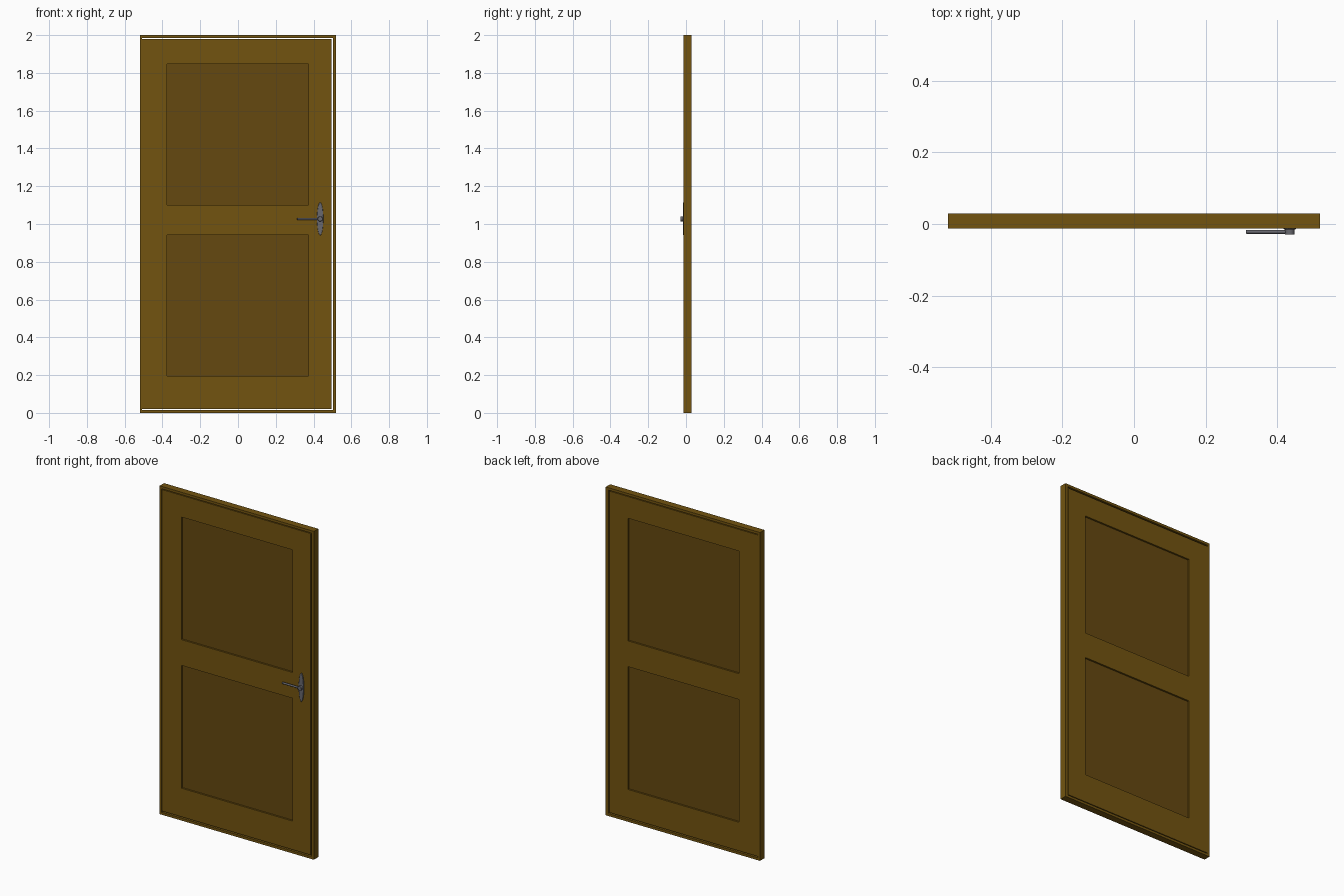
import bpy, bmesh, math

if "Cube" in bpy.data.objects:
    bpy.data.objects.remove(bpy.data.objects["Cube"])


def material(name, rgb):
    m = bpy.data.materials.new(name)
    m.diffuse_color = (*rgb, 1)
    m.use_nodes = True
    m.node_tree.nodes["Principled BSDF"].inputs["Base Color"].default_value = m.diffuse_color
    return m


wood = material("wood", (0.17, 0.088, 0.005))
dark_wood = material("panel_wood", (0.13, 0.066, 0.005))
metal = material("metal", (0.14, 0.14, 0.16))


def pierced_board(name, xs, zs, holes, y, thickness, mat):
    """Grid of cells in the XZ plane, minus the holes, given thickness."""
    bm = bmesh.new()
    v = [[bm.verts.new((x, y, z)) for z in zs] for x in xs]
    for i in range(len(xs) - 1):
        for k in range(len(zs) - 1):
            if (i, k) not in holes:
                bm.faces.new((v[i][k], v[i + 1][k], v[i + 1][k + 1], v[i][k + 1]))
    me = bpy.data.meshes.new(name)
    bm.to_mesh(me)
    bm.free()
    ob = bpy.data.objects.new(name, me)
    bpy.context.collection.objects.link(ob)
    me.materials.append(mat)
    mod = ob.modifiers.new("thickness", 'SOLIDIFY')
    mod.thickness = thickness
    mod.offset = 0
    return ob


def rod(name, loc, size, rot, bevel=0.0):
    """Smooth cylinder scaled to (width, depth, length) before rotation."""
    bpy.ops.mesh.primitive_cylinder_add(vertices=32, radius=0.5, depth=1, location=loc, rotation=rot)
    ob = bpy.context.object
    ob.name = name
    ob.scale = size
    bpy.ops.object.transform_apply(location=False, rotation=False, scale=True)
    ob.data.materials.append(metal)
    if bevel:
        b = ob.modifiers.new("soft_edge", 'BEVEL')
        b.width = bevel
        b.segments = 2
    bpy.ops.object.shade_smooth_by_angle(angle=math.radians(35))
    return ob


MID = 0.009  # middle of the door thickness

# Outer frame
pierced_board("door_frame", (-0.52, -0.507, 0.503, 0.52), (0, 0.015, 1.985, 2),
              {(1, 1)}, MID, 0.042, wood)

# Door leaf with two openings, leaving a narrow gap to the frame
pierced_board("door_leaf", (-0.507, -0.375, 0.372, 0.496),
              (0.021, 0.195, 0.943, 1.10, 1.847, 1.979),
              {(1, 1), (1, 3)}, MID, 0.035, wood)

# Recessed panels
for name, z0, z1 in (("lower_panel", 0.195, 0.943), ("upper_panel", 1.10, 1.847)):
    pierced_board(name, (-0.375, 0.372), (z0, z1), set(), MID, 0.014, dark_wood)

# Handle: oval back plate, hub and lever
HX, HZ = 0.435, 1.027
quarter = math.pi / 2
rod("handle_plate", (HX, -0.0115, HZ), (0.034, 0.175, 0.007), (quarter, 0, 0), 0.002)
rod("handle_hub", (HX, -0.021, HZ), (0.027, 0.027, 0.018), (quarter, 0, 0), 0.002)
rod("handle_lever", ((0.313 + HX) / 2, -0.022, HZ), (0.012, 0.011, HX - 0.313), (0, quarter, 0), 0.002)
